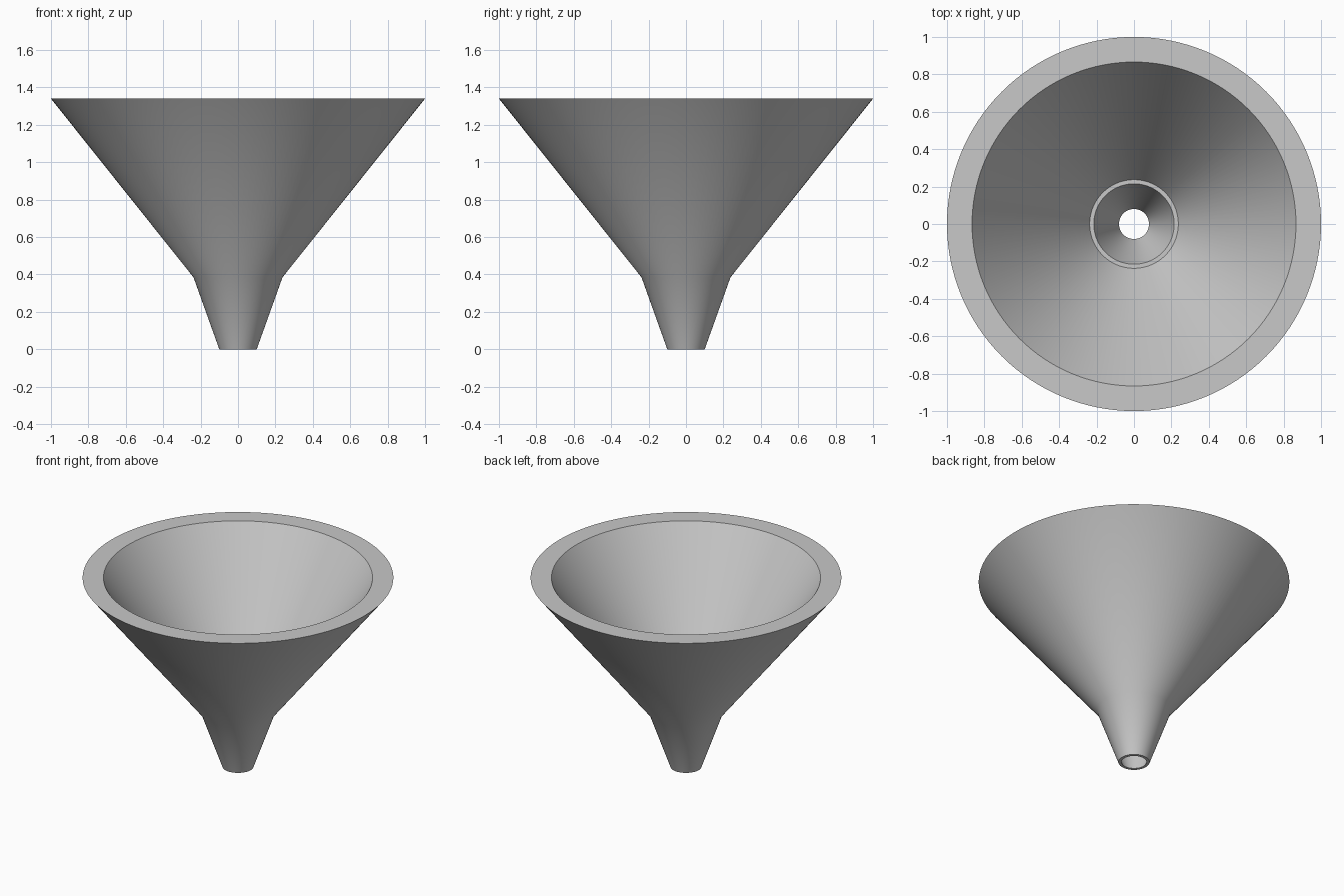
import bpy
import bmesh
import math

cube = bpy.data.objects.get("Cube")
if cube:
    bpy.data.objects.remove(cube, do_unlink=True)

SEGMENTS = 128
HEIGHT = 1.34
KNEE = 0.385

# Closed wall section as (radius, height): outside upward, then inside downward
profile = [
    (0.10, 0), (0.238, KNEE), (1.0, HEIGHT),          # spout and bowl outside
    (0.866, HEIGHT), (0.237, KNEE + 0.003),           # flat rim and bowl inside
    (0.215, KNEE + 0.003), (0.08, 0),                 # ledge and spout bore
]

# Plain grey material
grey = bpy.data.materials.new("plain grey")
grey.use_nodes = True
colour = (0.58, 0.58, 0.58, 1)
grey.diffuse_color = colour
grey.node_tree.nodes["Principled BSDF"].inputs["Base Color"].default_value = colour

# Funnel body: the wall section turned around the vertical axis
bm = bmesh.new()
verts = [bm.verts.new((r, 0, z)) for r, z in profile]
edges = [bm.edges.new((a, b)) for a, b in zip(verts, verts[1:] + verts[:1])]
bmesh.ops.spin(bm, geom=verts + edges, cent=(0, 0, 0), axis=(0, 0, 1),
               angle=math.tau, steps=SEGMENTS, use_merge=True)
bmesh.ops.remove_doubles(bm, verts=bm.verts, dist=0.0001)
bmesh.ops.recalc_face_normals(bm, faces=bm.faces)
mesh = bpy.data.meshes.new("funnel_body")
bm.to_mesh(mesh)
bm.free()
mesh.materials.append(grey)
funnel = bpy.data.objects.new("funnel_body", mesh)
bpy.context.collection.objects.link(funnel)

# Smooth walls with crisp rim, ledge and spout tip
bpy.ops.object.select_all(action="DESELECT")
funnel.select_set(True)
bpy.context.view_layer.objects.active = funnel
bpy.ops.object.shade_smooth_by_angle(angle=math.radians(30))
